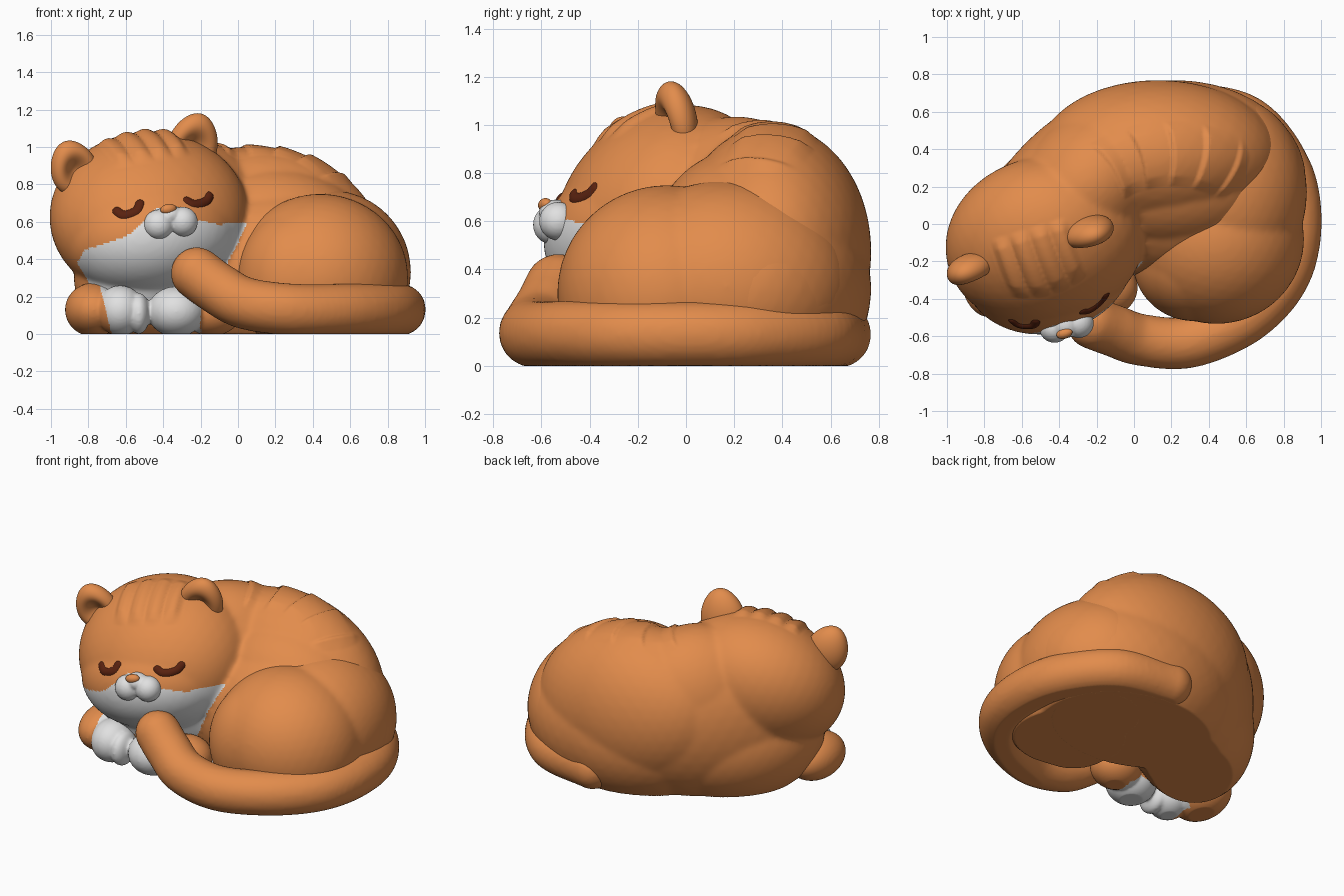
import bpy, bmesh, math
from mathutils import Matrix, Vector
from mathutils.bvhtree import BVHTree

if "Cube" in bpy.data.objects:
    bpy.data.objects.remove(bpy.data.objects["Cube"])


def material(name, rgb):
    m = bpy.data.materials.new(name)
    m.diffuse_color = (*rgb, 1)
    m.use_nodes = True
    m.node_tree.nodes["Principled BSDF"].inputs["Base Color"].default_value = m.diffuse_color
    return m


ORANGE = material("ginger fur", (0.76, 0.262, 0.072))
WHITE = material("white fur", (0.75, 0.75, 0.75))
BROWN = material("dark brown", (0.10, 0.016, 0.005))


def rot(z=0, y=0, x=0):
    r = math.radians
    return Matrix.Rotation(r(z), 4, 'Z') @ Matrix.Rotation(r(y), 4, 'Y') @ Matrix.Rotation(r(x), 4, 'X')


def finish(ob, mats):
    me = ob.data
    for v in me.vertices:
        v.co.z = max(v.co.z, 0)
    for m in mats:
        me.materials.append(m)
    me.shade_smooth()
    me.set_sharp_from_angle(angle=math.radians(60))


def blob(name, parts, mats, voxel=0.014, smooth=6, shape=None, subdiv=4):
    """Fuse ellipsoids (centre, radii, rotation) into one soft skin."""
    bm = bmesh.new()
    for c, r, q in parts:
        bmesh.ops.create_icosphere(bm, subdivisions=subdiv, radius=1,
                                   matrix=Matrix.Translation(c) @ q @ Matrix.Diagonal((*r, 1)))
    me = bpy.data.meshes.new(name)
    bm.to_mesh(me)
    bm.free()
    ob = bpy.data.objects.new(name, me)
    bpy.context.collection.objects.link(ob)
    mod = ob.modifiers.new("fuse", 'REMESH')
    mod.mode, mod.voxel_size = 'VOXEL', voxel
    mod = ob.modifiers.new("soften", 'SMOOTH')
    mod.factor, mod.iterations = 0.5, smooth
    dg = bpy.context.evaluated_depsgraph_get()
    ob_mesh = bpy.data.meshes.new_from_object(ob.evaluated_get(dg))
    ob.modifiers.clear()
    ob.data = ob_mesh
    ob_mesh.name = name
    if shape:
        moves = [(v, v.normal * shape(v.co)) for v in ob_mesh.vertices]
        for v, d in moves:
            v.co += d
    finish(ob, mats)
    return ob


def path(points, n):
    """Smooth samples through the points."""
    pts = [Vector(p) for p in points]
    pts = [2 * pts[0] - pts[1]] + pts + [2 * pts[-1] - pts[-2]]
    out = []
    for i in range(1, len(pts) - 2):
        a, b, c, d = pts[i - 1:i + 3]
        for k in range(n):
            t = k / n
            out.append(0.5 * (2 * b + (c - a) * t + (2 * a - 5 * b + 4 * c - d) * t * t
                              + (3 * b - a - 3 * c + d) * t ** 3))
    return out + [pts[-2]]


I = Matrix.Identity(4)
TURN = rot(z=17, y=-9)
HEAD_INV = (Matrix.Translation((-0.475, -0.10, 0.63)) @ TURN).inverted()


def fade(d, w=0.06):
    return max(0.0, min(1.0, d / w))


# Fur ridges on forehead and along the back
def ridges(p):
    h = HEAD_INV @ p
    m = fade(0.24 - abs(h.x)) * fade(h.z - 0.29) * fade(h.y + 0.30) * fade(0.10 - h.y)
    d = 0.02 * m * abs(math.sin(h.x * math.pi / 0.11))
    a, r = math.atan2(p.x - 0.2, p.y + 0.3), math.hypot(p.x - 0.2, p.y + 0.3)
    a += 1.5 * (r - 0.65) ** 2
    m = fade(r - 0.5) * fade(0.85 - r) * fade(p.z - 0.8) * fade(a + 0.55) * fade(0.8 - a)
    s = ((a + 2) / 0.25) % 1
    return d + 0.018 * m * min(1 - s, s / 0.12)


# Body, shoulders, neck and head in one skin
body = blob("body_and_head", [
    ((0.22, 0.235, 0.32), (0.70, 0.535, 0.50), I),
    ((0.13, 0.36, 0.475), (0.65, 0.41, 0.525), rot(y=7)),
    ((0.20, 0.24, 0.45), (0.56, 0.40, 0.45), rot(y=7)),
    ((-0.28, 0.14, 0.45), (0.72, 0.42, 0.55), rot(z=45)),
    ((-0.24, 0.21, 0.55), (0.50, 0.37, 0.485), rot(z=45)),
    ((-0.40, 0.07, 0.30), (0.56, 0.38, 0.40), rot(z=45)),
    ((-0.475, -0.09, 0.63), (0.54, 0.41, 0.49), TURN @ rot(x=-45)),
    ((-0.46, -0.19, 0.53), (0.475, 0.395, 0.33), TURN),
], [ORANGE, WHITE], 0.012, 24, ridges)

# White lower face: below a line read across the front
LINE = [(-0.86, 0.38), (-0.82, 0.45), (-0.60, 0.52), (-0.50, 0.60), (-0.44, 0.67),
        (-0.28, 0.67), (-0.22, 0.61), (-0.10, 0.585), (0.05, 0.60)]


def line_height(x):
    for (x0, z0), (x1, z1) in zip(LINE, LINE[1:]):
        if x0 <= x <= x1:
            return z0 + (z1 - z0) * (x - x0) / (x1 - x0)
    return -1


for f in body.data.polygons:
    c = f.center
    if (c.z < line_height(c.x) and (HEAD_INV @ c).y < -0.10 and c.z > 0.18
            and -0.86 + 0.6 * (0.38 - c.z) < c.x < -0.02 + 0.5 * (c.z - 0.45)):
        f.material_index = 1

# Hind leg running back into the hip
blob("hind_thigh", [((0.44, -0.08, 0.30), (0.47, 0.455, 0.45), I),
                    ((0.49, 0.17, 0.33), (0.435, 0.52, 0.44), I),
                    ((0.32, -0.19, 0.29), (0.33, 0.33, 0.38), I)], [ORANGE], 0.014, 14)

# Tail wrapped round the front, tip lifted to the chin
tail_path = path([(0.25, 0.63, 0.13), (0.60, 0.55, 0.13), (0.81, 0.29, 0.13), (0.865, 0, 0.13),
                  (0.80, -0.28, 0.13), (0.60, -0.50, 0.13), (0.30, -0.63, 0.13),
                  (0.04, -0.62, 0.165), (-0.11, -0.57, 0.245), (-0.22, -0.53, 0.325)], 10)
blob("tail", [(p, (0.14, 0.14, 0.14), I) for p in tail_path], [ORANGE], 0.014, 6, subdiv=3)

# Front paws with white toes
paws = blob("front_paws", [
    ((-0.77, -0.28, 0.13), (0.155, 0.22, 0.145), I),
    ((-0.63, -0.42, 0.125), (0.13, 0.15, 0.135), I),
    ((-0.53, -0.45, 0.11), (0.06, 0.11, 0.11), I),
    ((-0.33, -0.42, 0.12), (0.155, 0.16, 0.135), I),
    ((-0.14, -0.34, 0.12), (0.16, 0.15, 0.13), I),
], [ORANGE, WHITE], 0.01, 6)
for f in paws.data.polygons:
    c = f.center
    if -0.70 - 0.25 * (c.z - 0.1) < c.x < -0.20 and c.y < -0.27:
        f.material_index = 1

# Muzzle and nose
blob("muzzle", [((-0.425, -0.56, 0.585), (0.08, 0.075, 0.08), I),
                ((-0.295, -0.53, 0.60), (0.08, 0.08, 0.08), I),
                ((-0.365, -0.54, 0.635), (0.07, 0.07, 0.055), I)], [WHITE], 0.008, 3)
blob("nose", [((-0.372, -0.585, 0.668), (0.045, 0.028, 0.028), TURN)], [ORANGE], 0.005, 2)

# Closed eyes laid onto the face
tree = BVHTree.FromPolygons([v.co for v in body.data.vertices],
                            [p.vertices for p in body.data.polygons])
for side, pts in (("left", [(-0.65, 0.66), (-0.62, 0.64), (-0.58, 0.645), (-0.54, 0.665), (-0.525, 0.70)]),
                  ("right", [(-0.27, 0.715), (-0.24, 0.70), (-0.20, 0.70), (-0.165, 0.715), (-0.15, 0.74)])):
    parts = []
    for p in path([(x, 0, z) for x, z in pts], 5):
        hit, n, _, _ = tree.ray_cast(Vector((p.x, -2, p.z)), Vector((0, 1, 0)))
        parts.append((hit - n * 0.024, (0.034, 0.034, 0.034), I))
    blob("closed_eye_" + side, parts, [BROWN], 0.005, 2, subdiv=3)

# Cupped ears, wider at the base
for side, pos, turn, size in (("left", (-0.88, -0.245, 0.89), rot(z=17, y=-22, x=6), (0.125, 0.085, 0.15)),
                              ("right", (-0.24, -0.045, 1.02), rot(z=20, y=12, x=12), (0.135, 0.085, 0.165))):
    bm = bmesh.new()
    bmesh.ops.create_icosphere(bm, subdivisions=5, radius=1)
    for v in bm.verts:
        if v.co.y < 0:
            v.co.y *= 1 - 0.95 * math.exp(-(v.co.x ** 2 + (v.co.z + 0.15) ** 2) / 0.32)
        v.co.x *= 1.02 - 0.15 * v.co.z
    bm.transform(Matrix.Translation(pos) @ turn @ Matrix.Diagonal((*size, 1)))
    me = bpy.data.meshes.new("ear_" + side)
    bm.to_mesh(me)
    bm.free()
    ear = bpy.data.objects.new("ear_" + side, me)
    bpy.context.collection.objects.link(ear)
    finish(ear, [ORANGE])
